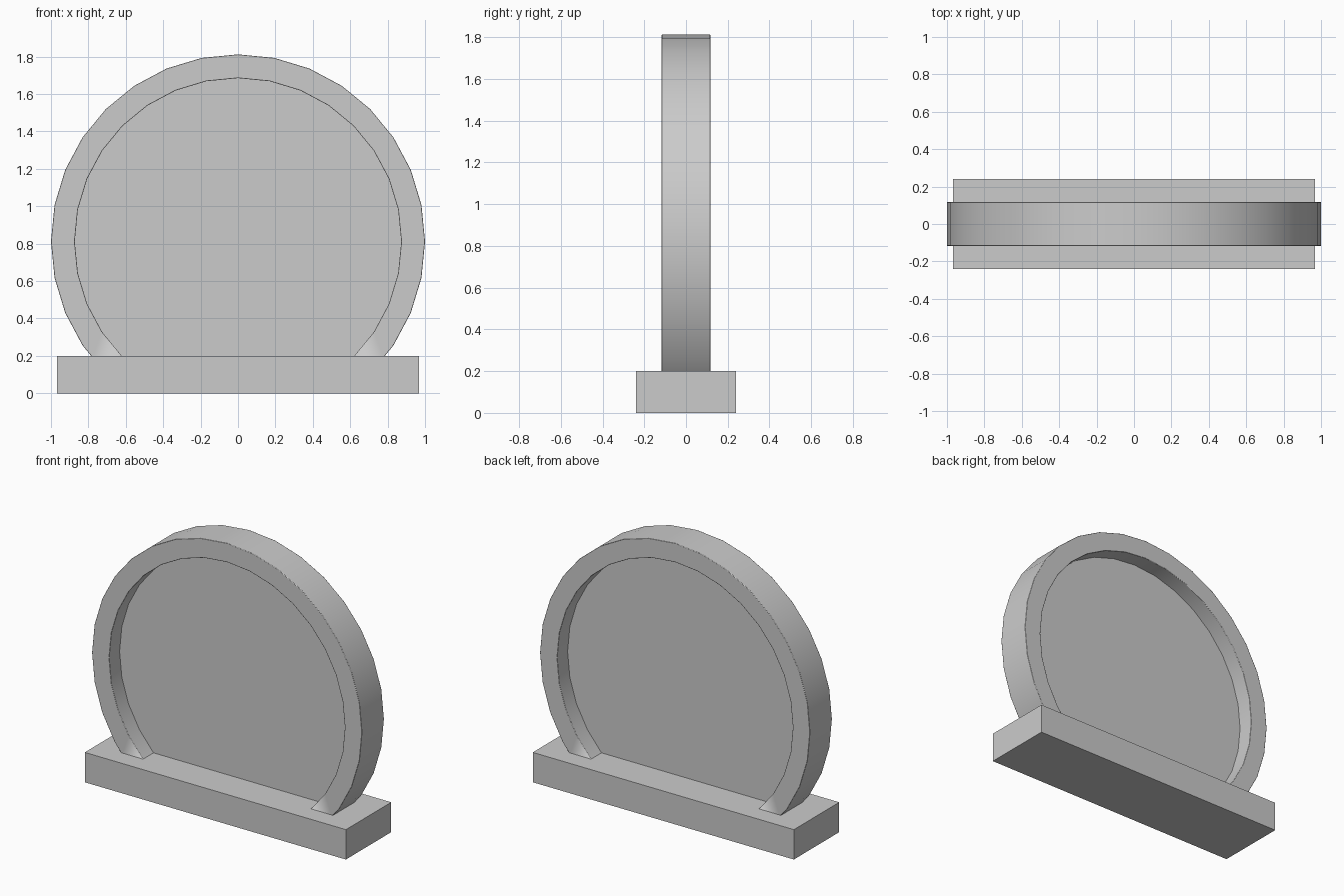
import bpy, bmesh, math

if "Cube" in bpy.data.objects:
    bpy.data.objects.remove(bpy.data.objects["Cube"])

CENTRE_Z = 0.812
SIDES = 32
CUT_Z = 0.19  # slightly sunk into the base top at 0.2


def finish(bm, name):
    # Trim off everything below the base top, close the cut, make an object
    geom = bm.verts[:] + bm.edges[:] + bm.faces[:]
    cut = bmesh.ops.bisect_plane(bm, geom=geom, plane_co=(0, 0, CUT_Z),
                                 plane_no=(0, 0, 1), clear_inner=True)
    edges = [e for e in cut["geom_cut"] if isinstance(e, bmesh.types.BMEdge)]
    bmesh.ops.holes_fill(bm, edges=edges)
    bmesh.ops.recalc_face_normals(bm, faces=bm.faces[:])
    mesh = bpy.data.meshes.new(name)
    bm.to_mesh(mesh)
    bm.free()
    obj = bpy.data.objects.new(name, mesh)
    bpy.context.collection.objects.link(obj)
    return obj


def circle(bm, radius, y):
    return [bm.verts.new((radius * math.sin(2 * math.pi * i / SIDES), y,
                          CENTRE_Z + radius * math.cos(2 * math.pi * i / SIDES)))
            for i in range(SIDES)]


def bridge(bm, a, b):
    for i in range(SIDES):
        j = (i + 1) % SIDES
        bm.faces.new((a[i], a[j], b[j], b[i]))


# Rim: rectangular section swept round the circle
bm = bmesh.new()
loops = [circle(bm, r, y) for r, y in
         ((1.0, -0.117), (1.0, 0.117), (0.873, 0.117), (0.873, -0.117))]
for k in range(4):
    bridge(bm, loops[k], loops[(k + 1) % 4])
rim = finish(bm, "rim")
bevel = rim.modifiers.new("soft_edges", "BEVEL")
bevel.width = 0.008
bevel.segments = 2
bevel.limit_method = "ANGLE"
bevel.angle_limit = math.radians(60)
bpy.context.view_layer.objects.active = rim
rim.select_set(True)
bpy.ops.object.shade_smooth_by_angle(angle=math.radians(50))
rim.select_set(False)

# Panel: thin disc in the middle of the rim
bm = bmesh.new()
front, back = circle(bm, 0.876, -0.006), circle(bm, 0.876, 0.006)
bridge(bm, front, back)
bm.faces.new(front)
bm.faces.new(back)
finish(bm, "panel")

# Base block
bpy.ops.mesh.primitive_cube_add(size=1, location=(0, 0, 0.1))
base = bpy.context.object
base.name = "base"
base.scale = (1.934, 0.48, 0.2)
bpy.ops.object.transform_apply(location=False, rotation=False, scale=True)
